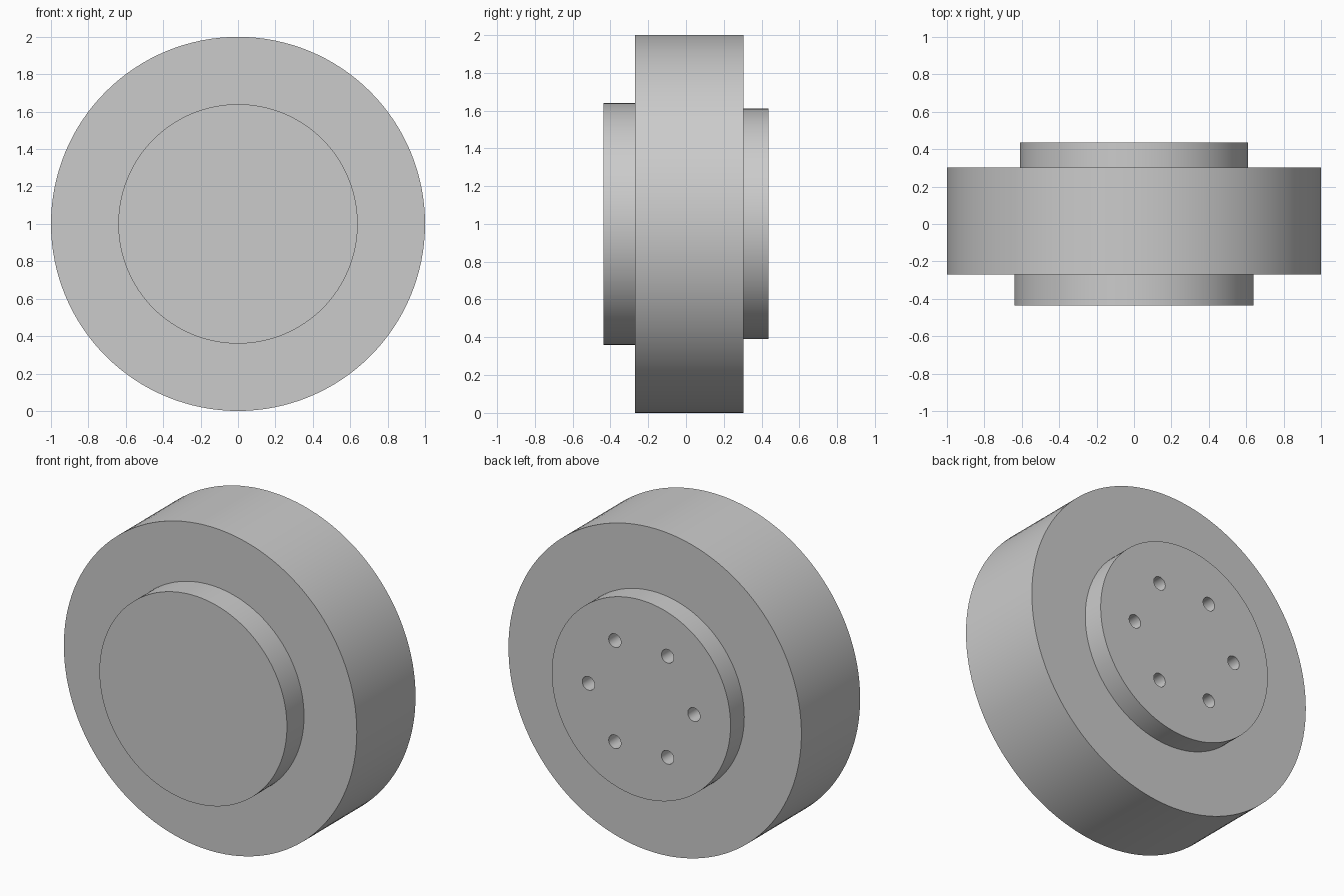
import bpy
import bmesh
from math import cos, sin, pi, radians
from mathutils import Matrix, Vector

cube = bpy.data.objects.get("Cube")
if cube:
    bpy.data.objects.remove(cube, do_unlink=True)

AXIS_HEIGHT = 1.0
BACK = 0.437

grey = bpy.data.materials.new("plain grey")
grey.use_nodes = True
colour = (0.6, 0.6, 0.6, 1)
grey.diffuse_color = colour
grey.node_tree.nodes["Principled BSDF"].inputs["Base Color"].default_value = colour


def make_object(name, bm):
    bmesh.ops.recalc_face_normals(bm, faces=bm.faces)
    mesh = bpy.data.meshes.new(name)
    bm.to_mesh(mesh)
    bm.free()
    mesh.materials.append(grey)
    obj = bpy.data.objects.new(name, mesh)
    bpy.context.collection.objects.link(obj)
    obj.location.z = AXIS_HEIGHT
    return obj


def lathe(name, profile, steps):
    """Turn (radius, y) steps about the y axis, with a flat cap at each end."""
    bm = bmesh.new()
    rings = []
    for radius, y in profile:
        angles = [2 * pi * i / steps for i in range(steps)]
        rings.append([bm.verts.new((radius * cos(a), y, radius * sin(a))) for a in angles])
    for near, far in zip(rings, rings[1:]):
        for i in range(steps):
            j = (i + 1) % steps
            bm.faces.new((near[i], near[j], far[j], far[i]))
    bm.faces.new(rings[0])
    bm.faces.new(rings[-1])
    return make_object(name, bm)


# Wheel body: front boss, wide rim, smaller back boss
wheel = lathe("wheel_body", [(0.64, -BACK), (0.64, -0.27), (1.0, -0.27),
                             (1.0, 0.303), (0.61, 0.303), (0.61, BACK)], 128)

# Ring of six blind bolt holes in the back boss
bm = bmesh.new()
for i in range(6):
    a = i * pi / 3
    place = Matrix.Translation(Vector((0.36 * cos(a), BACK, 0.36 * sin(a))))
    bmesh.ops.create_cone(bm, cap_ends=True, segments=32, radius1=0.042, radius2=0.042,
                          depth=0.5, matrix=place @ Matrix.Rotation(pi / 2, 4, "X"))
cutter = make_object("bolt_hole_cutter", bm)
cutter.hide_render = True

cut = wheel.modifiers.new("bolt holes", "BOOLEAN")
cut.operation = "DIFFERENCE"
cut.solver = "EXACT"
cut.object = cutter
bpy.ops.object.select_all(action="DESELECT")
wheel.select_set(True)
bpy.context.view_layer.objects.active = wheel
bpy.ops.object.modifier_apply(modifier=cut.name)
bpy.data.objects.remove(cutter, do_unlink=True)

bpy.ops.object.shade_smooth_by_angle(angle=radians(30))
